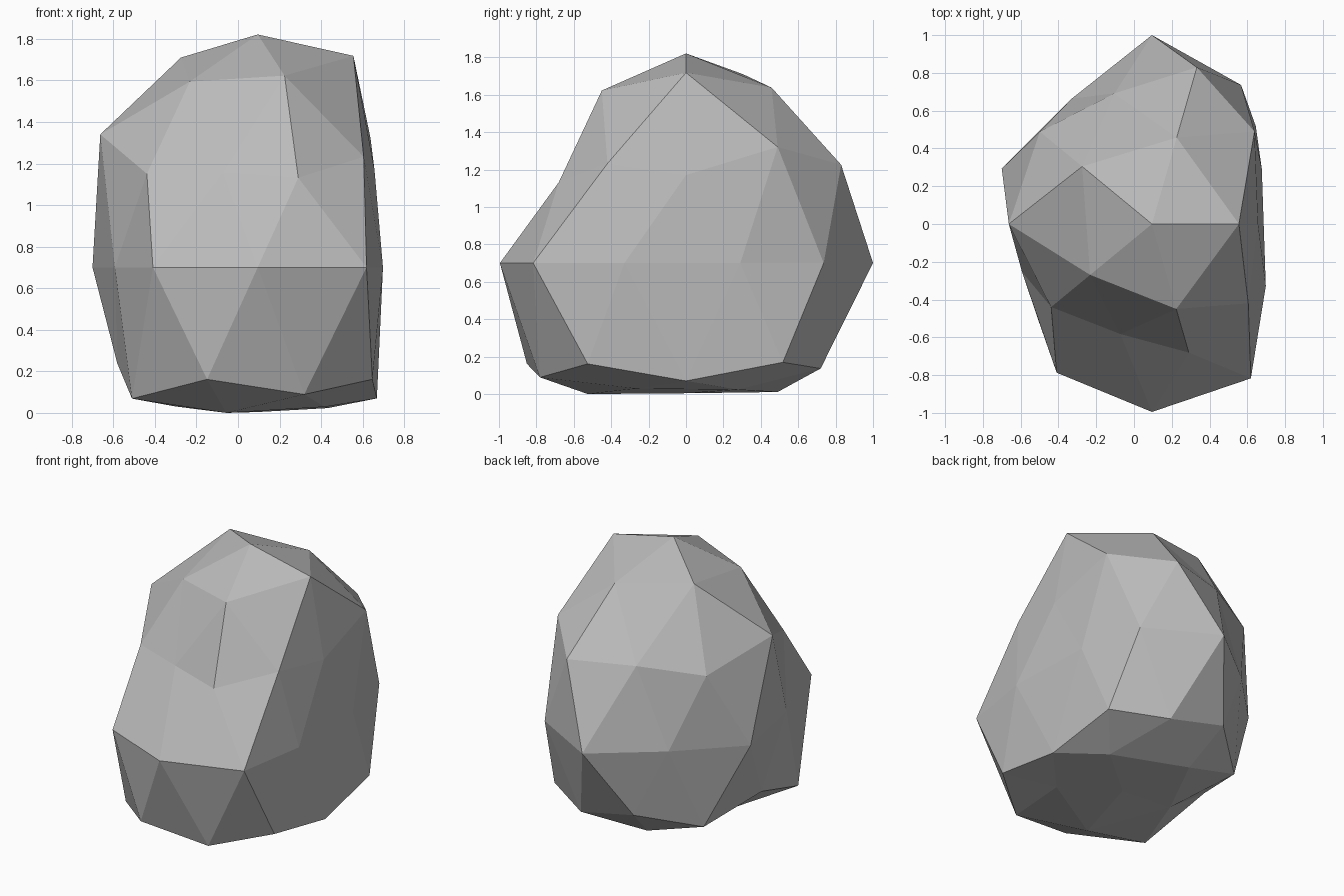
import bpy
import bmesh
import math

default_cube = bpy.data.objects.get("Cube")
if default_cube:
    bpy.data.objects.remove(default_cube, do_unlink=True)

# Proportions of the boulder before it is worn down
CENTRE = (0.095, 0.0, 0.70)
STRETCH = (0.882, 1.0, 1.205)

# Bumpiness of each level, top to bottom, counter-clockwise from +x
BUMPS = {
    "crown": [0.93],
    "upper_cap": [0.993, 0.915, 0.985, 0.872, 0.90],
    "upper_shoulder": [0.98, 0.855, 1.01, 0.72, 0.84],
    "upper_belt": [0.873, 0.975, 0.93, 0.836, 0.80],
    "waist": [0.94, 0.91, 1.0, 0.82, 0.948, 0.82, 0.973, 0.995, 1.01, 1.065],
    "lower_belt": [0.985, 0.87, 0.857, 1.0, 1.0],
    "lower_shoulder": [0.995, 0.89, 0.90, 0.997, 0.965],
    "lower_cap": [0.90, 0.98, 0.85, 1.05, 0.86],
    "base": [0.87],
}


def level_then_angle(vert):
    """Sort key: highest level first, then angle around the vertical axis."""
    angle = math.degrees(math.atan2(vert.co.y, vert.co.x))
    return (-round(vert.co.z, 2), round(angle) % 360)


def flatten(value, limit, softness):
    """Press anything beyond the limit back towards it."""
    return limit + (value - limit) * softness if value > limit else value


def make_material(name, colour):
    material = bpy.data.materials.new(name)
    material.use_nodes = True
    material.diffuse_color = colour
    shader = material.node_tree.nodes["Principled BSDF"]
    shader.inputs["Base Color"].default_value = colour
    shader.inputs["Roughness"].default_value = 0.9
    return material


# Faceted boulder: a coarse ball with uneven bumps
bm = bmesh.new()
bmesh.ops.create_icosphere(bm, subdivisions=2, radius=1.0)
radii = [radius for level in BUMPS.values() for radius in level]
for vert, radius in zip(sorted(bm.verts, key=level_then_angle), radii):
    x, y, z = (c * s * radius for c, s in zip(vert.co, STRETCH))
    # Worn left side and flat resting base
    x = flatten(x, 0.53, 0.2)
    z = -flatten(-z, 0.634, 0.15)
    vert.co = (x + CENTRE[0], y + CENTRE[1], z + CENTRE[2])

# Rest the boulder exactly on the ground
lowest = min(vert.co.z for vert in bm.verts)
for vert in bm.verts:
    vert.co.z -= lowest
bmesh.ops.recalc_face_normals(bm, faces=bm.faces)

mesh = bpy.data.meshes.new("boulder")
bm.to_mesh(mesh)
bm.free()
mesh.materials.append(make_material("stone grey", (0.5, 0.5, 0.5, 1.0)))
boulder = bpy.data.objects.new("boulder", mesh)
bpy.context.scene.collection.objects.link(boulder)
